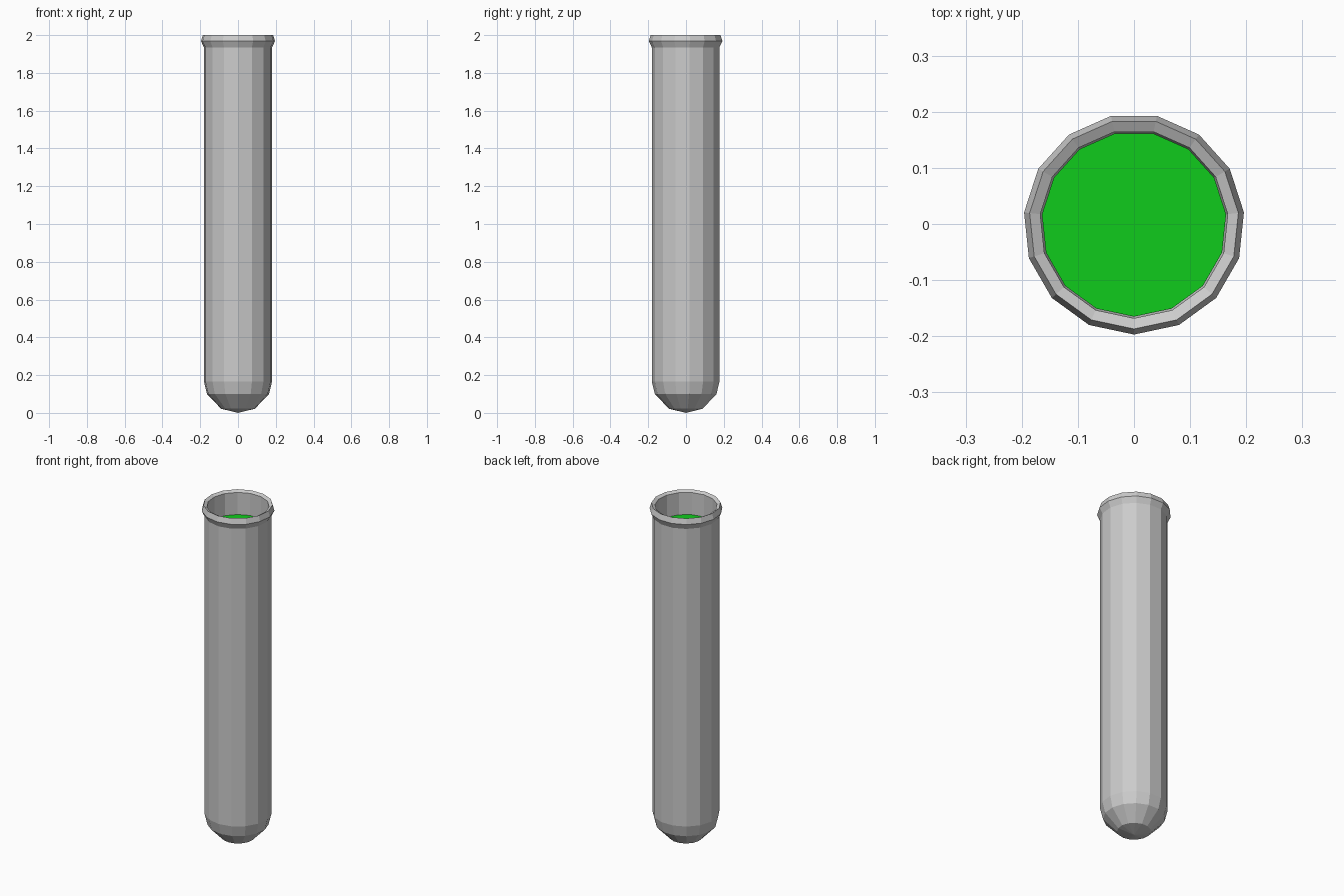
import bpy, bmesh
from math import cos, sin, tau, radians

if "Cube" in bpy.data.objects:
    bpy.data.objects.remove(bpy.data.objects["Cube"])


def lathe(name, profile, sides, turn):
    """Revolve an (r, z) profile about z; points with r = 0 become poles."""
    bm = bmesh.new()
    rings = []
    for r, z in profile:
        if r == 0:
            rings.append([bm.verts.new((0, 0, z))] * sides)
        else:
            rings.append([bm.verts.new((r * cos(turn + tau * i / sides),
                                        r * sin(turn + tau * i / sides), z))
                          for i in range(sides)])
    for a, b in zip(rings, rings[1:]):
        for i in range(sides):
            j = (i + 1) % sides
            quad = list(dict.fromkeys((a[i], a[j], b[j], b[i])))
            bm.faces.new(quad)
    bmesh.ops.recalc_face_normals(bm, faces=bm.faces[:])
    mesh = bpy.data.meshes.new(name)
    bm.to_mesh(mesh)
    bm.free()
    obj = bpy.data.objects.new(name, mesh)
    bpy.context.collection.objects.link(obj)
    return obj


# Glass: rounded bottom, straight wall, flared lip, then the inside wall
lathe("glass_tube", [
    (0, 0), (0.09, 0.022), (0.165, 0.1), (0.181, 0.165),
    (0.181, 1.935), (0.197, 1.968), (0.187, 2.0), (0.168, 1.99),
    (0.167, 0.17), (0.152, 0.108), (0.083, 0.035), (0, 0.015),
], 15, radians(6))

# Liquid filling the tube almost to the lip
liquid = lathe("liquid", [
    (0, 0.018), (0.08, 0.038), (0.148, 0.11), (0.164, 0.172),
    (0.165, 1.86), (0, 1.86),
], 15, radians(6))
green = bpy.data.materials.new("green_liquid")
green.diffuse_color = (0.005, 0.6, 0.012, 1)
green.use_nodes = True
green.node_tree.nodes["Principled BSDF"].inputs["Base Color"].default_value = green.diffuse_color
liquid.data.materials.append(green)
